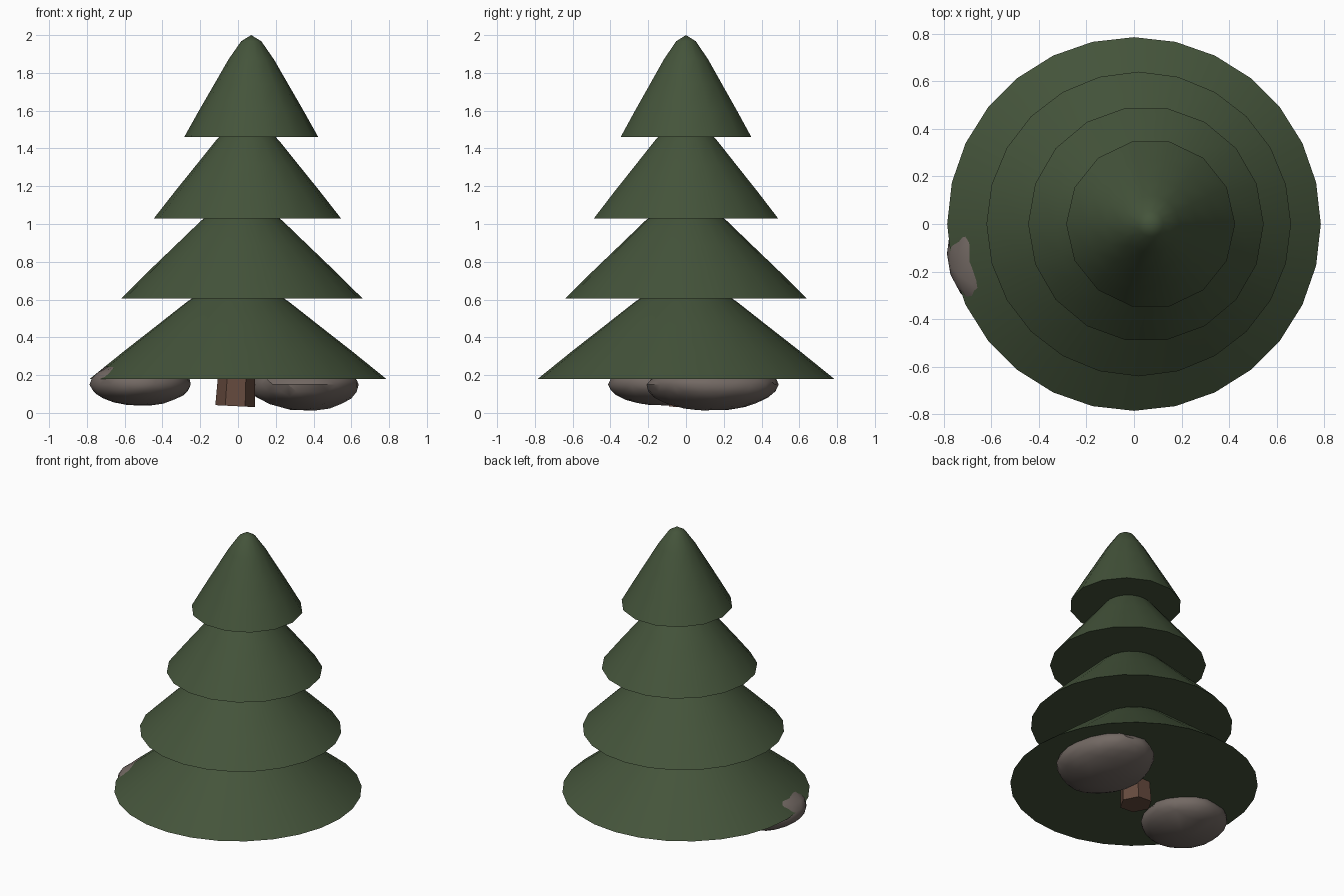
import bpy, bmesh, math, random
from mathutils import Vector, noise

if "Cube" in bpy.data.objects:
    bpy.data.objects.remove(bpy.data.objects["Cube"], do_unlink=True)


def material(name, rgb):
    m = bpy.data.materials.new(name)
    m.use_nodes = True
    m.diffuse_color = (*rgb, 1)
    bsdf = m.node_tree.nodes["Principled BSDF"]
    bsdf.inputs["Base Color"].default_value = (*rgb, 1)
    bsdf.inputs["Roughness"].default_value = 0.9
    return m


GREEN = material("pine green", (0.058, 0.088, 0.043))
BARK = material("bark brown", (0.13, 0.068, 0.047))
STONE = material("stone grey", (0.17, 0.14, 0.125))


def finish(name, bm, mat, smooth_angle=None):
    bmesh.ops.recalc_face_normals(bm, faces=bm.faces)
    mesh = bpy.data.meshes.new(name)
    bm.to_mesh(mesh)
    bm.free()
    mesh.materials.append(mat)
    ob = bpy.data.objects.new(name, mesh)
    bpy.context.scene.collection.objects.link(ob)
    if smooth_angle:
        bpy.ops.object.select_all(action='DESELECT')
        ob.select_set(True)
        bpy.context.view_layer.objects.active = ob
        bpy.ops.object.shade_smooth_by_angle(angle=math.radians(smooth_angle))
    return ob


def ring(bm, centre, radius, sides):
    turn = 2 * math.pi / sides
    return [bm.verts.new(centre + radius * Vector((math.cos(i * turn), math.sin(i * turn), 0)))
            for i in range(sides)]


def bridge(bm, low, high):
    n = len(low)
    for i in range(n):
        j = (i + 1) % n
        bm.faces.new((low[i], low[j], high[j], high[i]))


# Foliage tiers: one rounded cone profile (radius share, height share), closed below
PROFILE = [(1, 0), (0.77, 0.27), (0.55, 0.52), (0.34, 0.76), (0.15, 0.94)]
TIER_HEIGHT = 0.54


def tier(name, x, z, radius, sides):
    bm = bmesh.new()
    rings = [ring(bm, Vector((x, 0, z + h * TIER_HEIGHT)), r * radius, sides)
             for r, h in PROFILE]
    for low, high in zip(rings, rings[1:]):
        bridge(bm, low, high)
    tip = bm.verts.new((x, 0, z + TIER_HEIGHT))
    for i, v in enumerate(rings[-1]):
        bm.faces.new((v, rings[-1][(i + 1) % sides], tip))
    bm.faces.new(rings[0])
    finish(name, bm, GREEN, 60)


tier("foliage_bottom", 0.0, 0.18, 0.785, 28)
tier("foliage_lower_middle", 0.02, 0.605, 0.64, 24)
tier("foliage_upper_middle", 0.05, 1.03, 0.495, 18)
tier("foliage_top", 0.07, 1.46, 0.355, 14)

# Trunk: leaning, tapered six-sided post
bm = bmesh.new()
foot = ring(bm, Vector((-0.015, 0, 0.035)), 0.105, 6)
for v in foot:
    v.co.z -= 0.05 * v.co.x
head = ring(bm, Vector((0.06, 0, 1.6)), 0.04, 6)
bridge(bm, foot, head)
bm.faces.new(foot)
bm.faces.new(head)
finish("trunk", bm, BARK)


# Rocks: squashed spheres with a smooth belly and a rough crown
def rock(name, centre, size, depth, seed):
    random.seed(seed)
    bm = bmesh.new()
    bmesh.ops.create_icosphere(bm, subdivisions=3, radius=1)
    offset = Vector((seed * 3.7, seed, 0))
    for v in bm.verts:
        bump = 1 + 0.05 * noise.noise(v.co * 1.5 + offset)
        height = v.co.z
        if height > 0:
            bump += random.uniform(-0.05, 0.05) * height
            z = height * size[2]
        else:
            z = height * depth
        v.co = Vector((v.co.x * size[0] * bump, v.co.y * size[1] * bump, z * bump))
        v.co += Vector(centre)
    # Collapse the crown into broad facets
    bmesh.ops.dissolve_limit(bm, angle_limit=math.radians(9),
                             verts=bm.verts, edges=bm.edges)
    bmesh.ops.triangulate(bm, faces=bm.faces)
    finish(name, bm, STONE, 30)


rock("rock_left", (0.355, 0.14, 0.15), (0.285, 0.345, 0.1), 0.14, 2)
rock("rock_right", (-0.518, -0.125, 0.15), (0.268, 0.285, 0.125), 0.112, 5)
